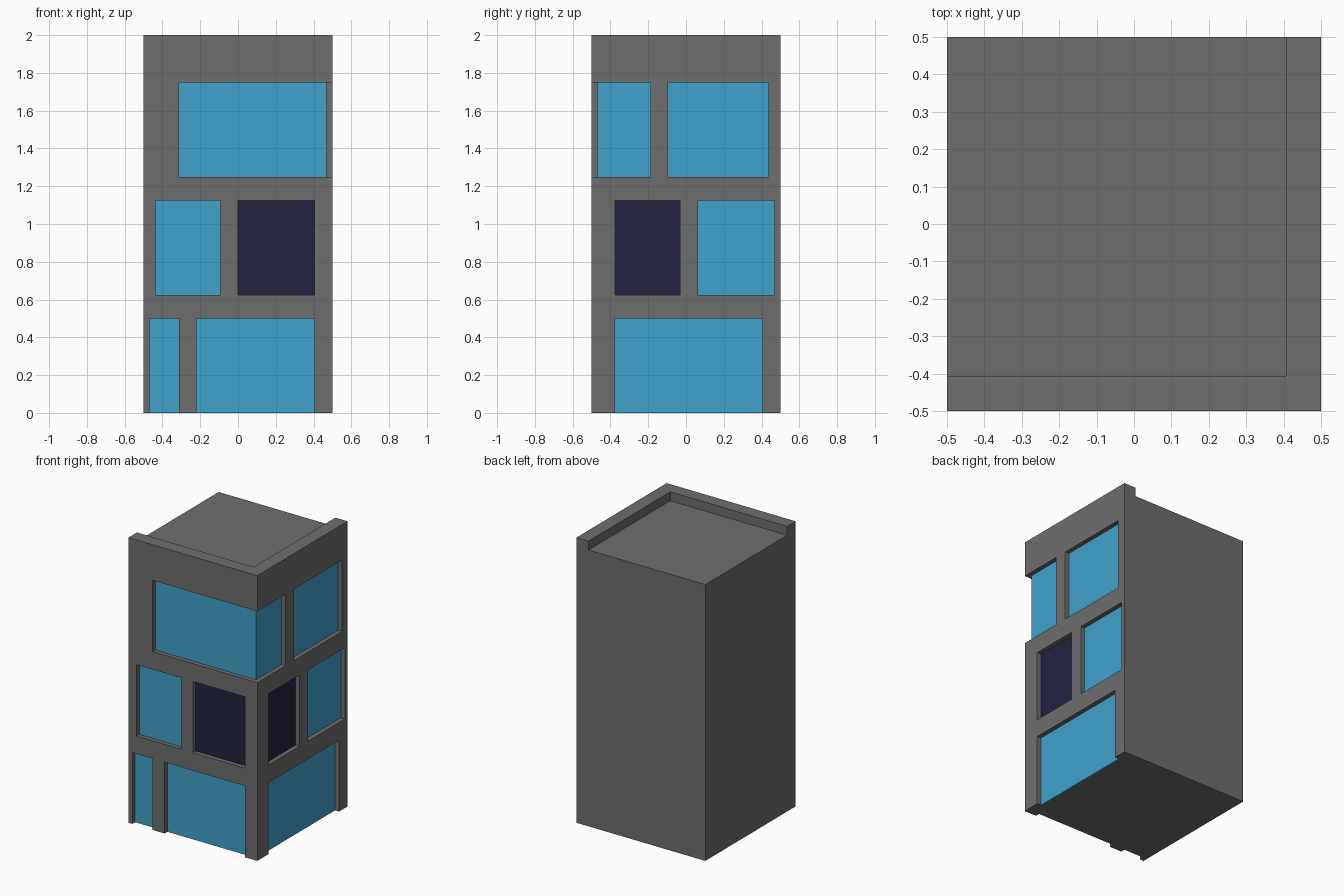
import bpy
import bmesh

if "Cube" in bpy.data.objects:
    bpy.data.objects.remove(bpy.data.objects["Cube"])

H = 0.5             # half width of the block
RECESS = 0.031      # how far the glass sits behind the wall face
PLATE = 0.009       # glass thickness
FRONT_Y, RIGHT_X = -H + RECESS, H - RECESS


def material(name, r, g, b):
    m = bpy.data.materials.new(name)
    m.diffuse_color = (r, g, b, 1)
    m.use_nodes = True
    m.node_tree.nodes["Principled BSDF"].inputs["Base Color"].default_value = m.diffuse_color
    return m


CONCRETE = material("grey concrete", 0.157, 0.157, 0.157)
BLUE = material("blue glass", 0.052, 0.361, 0.597)
DARK = material("dark glass", 0.016, 0.016, 0.051)


def prism(name, outline, z0, z1, mat):
    """Extrude a counter-clockwise plan outline from z0 up to z1."""
    bm = bmesh.new()
    face = bm.faces.new([bm.verts.new((x, y, z0)) for x, y in outline])
    up = bmesh.ops.extrude_face_region(bm, geom=[face])["geom"]
    bmesh.ops.translate(bm, vec=(0, 0, z1 - z0),
                        verts=[v for v in up if isinstance(v, bmesh.types.BMVert)])
    bmesh.ops.recalc_face_normals(bm, faces=bm.faces)
    mesh = bpy.data.meshes.new(name)
    bm.to_mesh(mesh)
    bm.free()
    mesh.materials.append(mat)
    obj = bpy.data.objects.new(name, mesh)
    bpy.context.collection.objects.link(obj)
    return obj


def rect(x0, x1, y0, y1):
    return [(x0, y0), (x1, y0), (x1, y1), (x0, y1)]


def corner(x0, y1, back, out):
    """L-shaped plan round the front right corner, between two offsets from the wall face."""
    b, o = H - back, H + out
    return [(x0, -o), (o, -o), (o, y1), (b, y1), (b, -b), (x0, -b)]


# Main block
building = prism("building", rect(-H, H, -H, H), 0, 2, CONCRETE)


def cut(outline, z0, z1):
    cutter = prism("cutter", outline, z0, z1, CONCRETE)
    cutter.hide_render = True
    mod = building.modifiers.new("cut", "BOOLEAN")
    mod.operation, mod.solver, mod.object = "DIFFERENCE", "EXACT", cutter
    bpy.context.view_layer.objects.active = building
    bpy.ops.object.modifier_apply(modifier=mod.name)
    bpy.data.objects.remove(cutter)


# Sunken roof, leaving a parapet along the front and right
cut(rect(-1, 0.406, -0.406, 1), 1.9375, 3)

# Windows: side, start, end, bottom, top, glass
WINDOWS = [
    ("front", -0.469, -0.3125, 0, 0.5, BLUE),
    ("front", -0.219, 0.406, 0, 0.5, BLUE),
    ("front", -0.4375, -0.094, 0.625, 1.125, BLUE),
    ("front", 0, 0.406, 0.625, 1.125, DARK),
    ("right", -0.375, 0.406, 0, 0.5, BLUE),
    ("right", -0.375, -0.031, 0.625, 1.125, DARK),
    ("right", 0.0625, 0.469, 0.625, 1.125, BLUE),
    ("right", -0.094, 0.4375, 1.25, 1.75, BLUE),
]
for i, (side, a, b, z0, z1, glass) in enumerate(WINDOWS, 1):
    if side == "front":
        back = FRONT_Y + PLATE
        hole, pane = rect(a, b, -1, back), rect(a, b, FRONT_Y, back)
    else:
        back = RIGHT_X - PLATE
        hole, pane = rect(back, 1, a, b), rect(back, RIGHT_X, a, b)
    cut(hole, z0 if z0 > 0 else -1, z1)
    prism(f"{side}_window_{i}", pane, z0, z1, glass)

# Corner window on the top floor, wrapping the front right edge
cut(corner(-0.3125, -0.1875, RECESS + PLATE, 0.5), 1.25, 1.75)
prism("corner_window", corner(-0.3125, -0.1875, RECESS + PLATE, -RECESS), 1.25, 1.75, BLUE)
